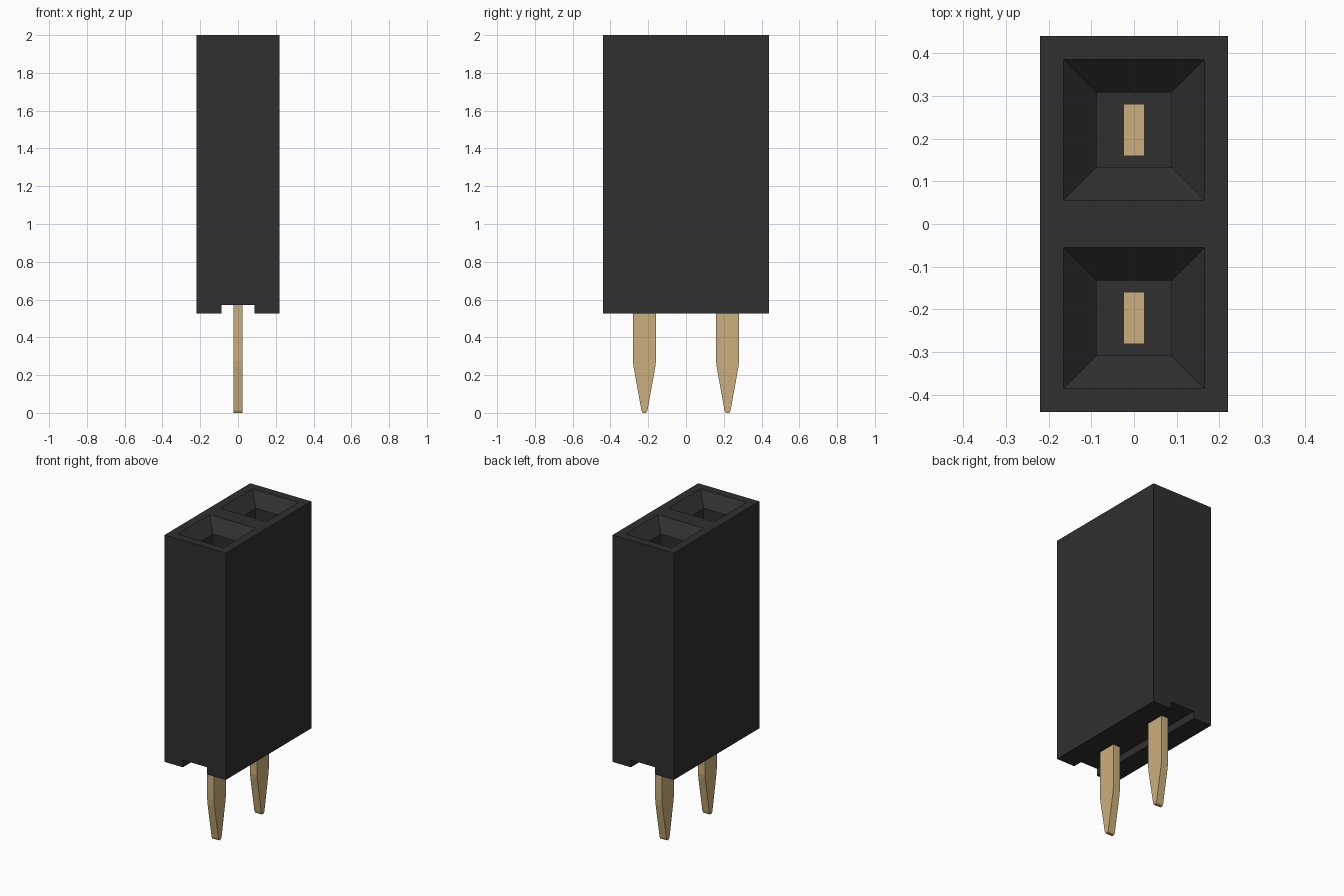
import bpy, bmesh

cube = bpy.data.objects.get("Cube")
if cube:
    bpy.data.objects.remove(cube, do_unlink=True)


def material(name, rgb, rough, metal=0.0):
    m = bpy.data.materials.new(name)
    m.use_nodes = True
    m.diffuse_color = (*rgb, 1)
    bsdf = m.node_tree.nodes["Principled BSDF"]
    bsdf.inputs["Base Color"].default_value = (*rgb, 1)
    bsdf.inputs["Roughness"].default_value = rough
    bsdf.inputs["Metallic"].default_value = metal
    return m


black = material("black plastic", (0.029, 0.029, 0.029), 0.6)
gold = material("pale gold", (0.60, 0.43, 0.20), 0.5)


def loft(name, loops, mat):
    """Closed solid through a list of matching point loops."""
    bm = bmesh.new()
    rings = [[bm.verts.new(p) for p in loop] for loop in loops]
    for a, b in zip(rings, rings[1:]):
        for i in range(len(a)):
            j = (i + 1) % len(a)
            bm.faces.new((a[i], a[j], b[j], b[i]))
    bm.faces.new(rings[0])
    bm.faces.new(rings[-1])
    bmesh.ops.recalc_face_normals(bm, faces=bm.faces)
    mesh = bpy.data.meshes.new(name)
    bm.to_mesh(mesh)
    bm.free()
    mesh.materials.append(mat)
    obj = bpy.data.objects.new(name, mesh)
    bpy.context.collection.objects.link(obj)
    return obj


def rect(hx, hy, z, cy=0.0):
    return [(-hx, cy - hy, z), (hx, cy - hy, z), (hx, cy + hy, z), (-hx, cy + hy, z)]


def cut(target, cutter):
    """Subtract the cutter, then discard it."""
    cutter.hide_render = True
    mod = target.modifiers.new("cut", "BOOLEAN")
    mod.operation = "DIFFERENCE"
    mod.solver = "EXACT"
    mod.object = cutter
    bpy.context.view_layer.objects.active = target
    bpy.ops.object.modifier_apply(modifier=mod.name)
    bpy.data.objects.remove(cutter, do_unlink=True)


HX, HY, BASE, TOP = 0.22, 0.44, 0.525, 2.0
PITCH = 0.22            # distance of each contact from the centre
FLOOR = 1.0             # bottom of the socket wells

# Housing with a channel along its underside
housing = loft("housing", [rect(HX, HY, BASE), rect(HX, HY, TOP)], black)
cut(housing, loft("channel_cutter",
                  [rect(0.088, 0.6, BASE - 0.1), rect(0.088, 0.6, 0.572)], black))

# Square wells with 45 degree funnel mouths
for cy in (-PITCH, PITCH):
    cut(housing, loft("well_cutter", [
        rect(0.088, 0.088, FLOOR, cy),
        rect(0.088, 0.088, TOP - 0.077, cy),
        rect(0.205, 0.205, TOP + 0.04, cy)], black))

# Flat pins with tapered, rounded tips: half profile (y, z) from top to tip
half = [(0.061, FLOOR + 0.03), (0.061, 0.275), (0.057, 0.24), (0.019, 0.03),
        (0.016, 0.012), (0.009, 0.0)]
outline = half + [(-y, z) for y, z in reversed(half)]
for label, cy in (("front_pin", -PITCH), ("back_pin", PITCH)):
    loft(label, [[(x, cy + y, z) for y, z in outline] for x in (-0.025, 0.025)], gold)
